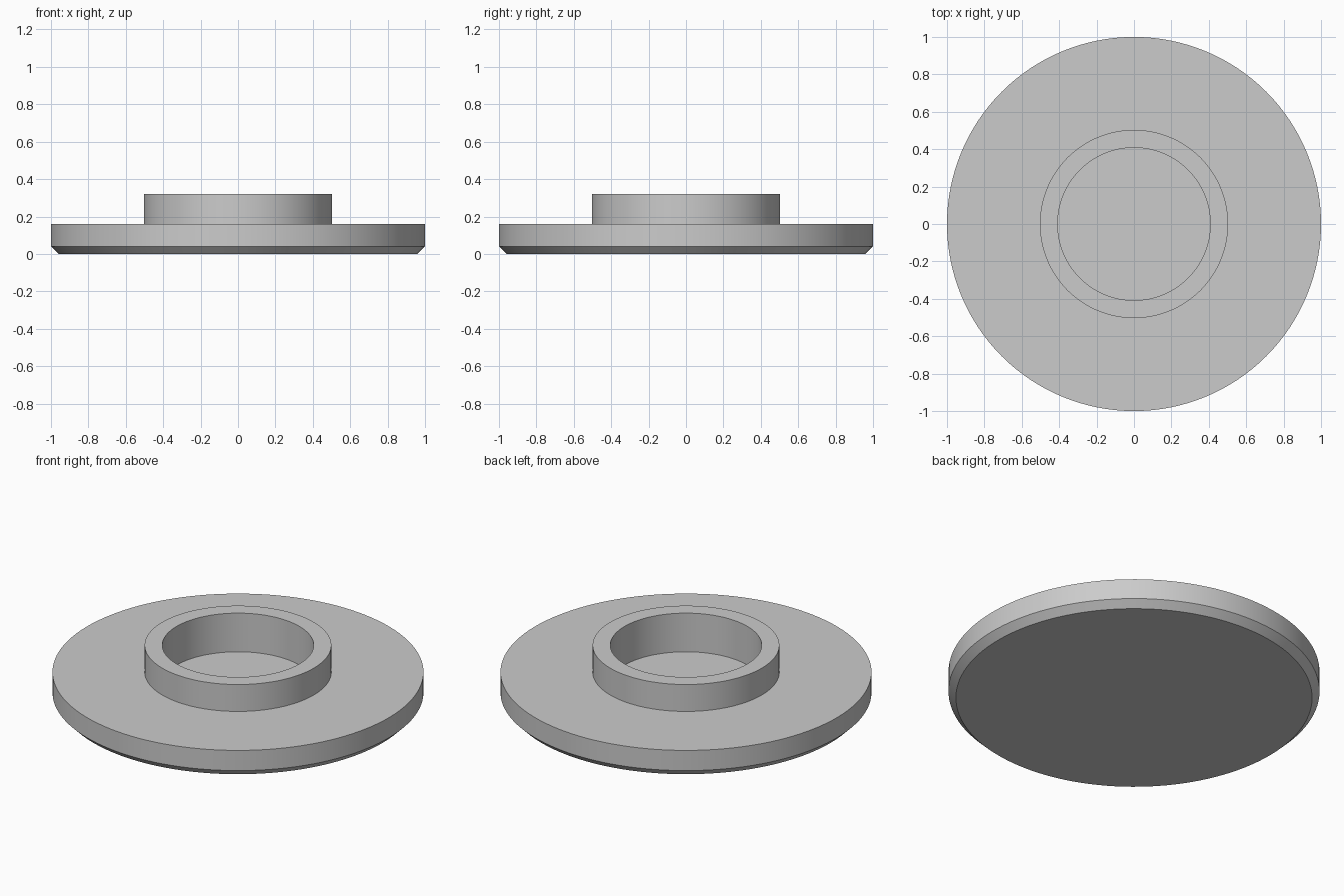
import bpy
import bmesh
import math

cube = bpy.data.objects.get("Cube")
if cube:
    bpy.data.objects.remove(cube, do_unlink=True)

SEGMENTS = 128

# Single plain grey
grey = bpy.data.materials.new("plain_grey")
grey.use_nodes = True
colour = (0.6, 0.6, 0.6, 1.0)
grey.diffuse_color = colour
grey.node_tree.nodes["Principled BSDF"].inputs["Base Color"].default_value = colour


def lathe(name, profile, material):
    """Turn an (radius, height) profile around the z axis."""
    bm = bmesh.new()
    rings = []
    for radius, height in profile:
        ring = []
        for i in range(SEGMENTS):
            a = math.tau * i / SEGMENTS
            ring.append(bm.verts.new((radius * math.cos(a), radius * math.sin(a), height)))
        rings.append(ring)
    for low, high in zip(rings, rings[1:]):
        for i in range(SEGMENTS):
            j = (i + 1) % SEGMENTS
            bm.faces.new((low[i], low[j], high[j], high[i]))
    # Flat caps close the underside and the recess floor
    bm.faces.new(list(reversed(rings[0])))
    bm.faces.new(rings[-1])
    bmesh.ops.recalc_face_normals(bm, faces=bm.faces)
    mesh = bpy.data.meshes.new(name)
    bm.to_mesh(mesh)
    bm.free()
    mesh.materials.append(material)
    obj = bpy.data.objects.new(name, mesh)
    bpy.context.collection.objects.link(obj)
    bpy.ops.object.select_all(action="DESELECT")
    obj.select_set(True)
    bpy.context.view_layer.objects.active = obj
    bpy.ops.object.shade_smooth_by_angle(angle=math.radians(30))
    return obj


# Chamfered disc, raised collar and round recess in one turned solid
lathe("flanged_disc", [
    (0.96, 0.0),    # underside
    (1.0, 0.04),    # chamfer
    (1.0, 0.16),    # rim
    (0.503, 0.16),  # foot of collar
    (0.503, 0.32),  # collar outer edge
    (0.408, 0.32),  # collar inner edge
    (0.408, 0.09),  # recess floor
], grey)
